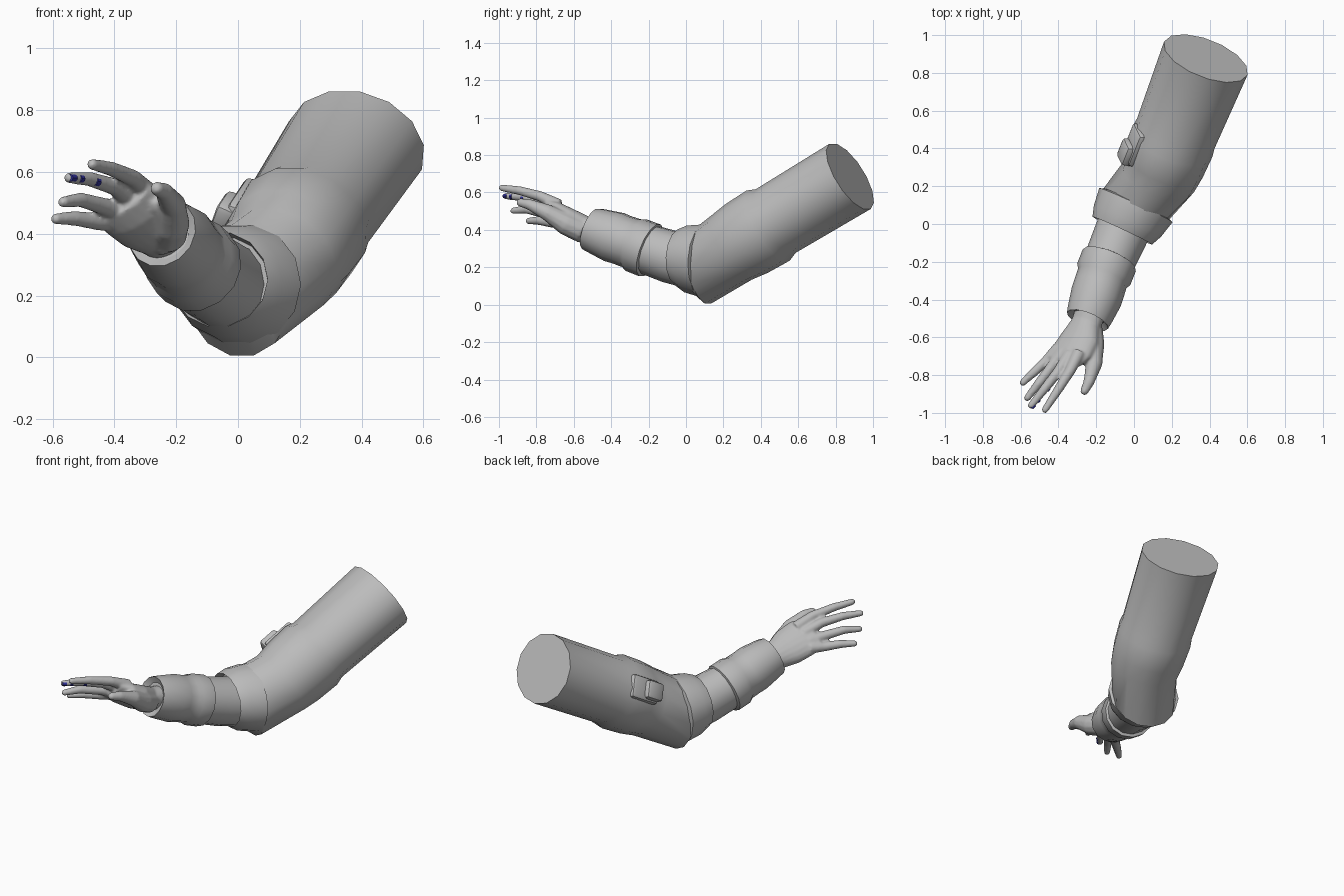
import bpy, bmesh, math
from mathutils import Vector, Matrix

if "Cube" in bpy.data.objects:
    bpy.data.objects.remove(bpy.data.objects["Cube"])


def material(name, rgb):
    m = bpy.data.materials.new(name)
    m.diffuse_color = (*rgb, 1)
    m.use_nodes = True
    m.node_tree.nodes["Principled BSDF"].inputs["Base Color"].default_value = m.diffuse_color
    return m


GREY = material("plain grey", (0.5, 0.5, 0.5))
BLUE = material("deep blue", (0.03, 0.03, 0.32))


def add_ring(bm, c, d, ru, rv, sides, across=None):
    """Elliptical cross-section centred on c and facing along d."""
    d = Vector(d).normalized()
    u = Vector(across) if across else d.cross(Vector((0, 0, 1)))
    u = (u - d * u.dot(d)).normalized()
    v = u.cross(d)
    return [bm.verts.new(Vector(c) + u * (ru * math.cos(a)) + v * (rv * math.sin(a)))
            for a in (2 * math.pi * i / sides for i in range(sides))]


def loft(bm, rings):
    """Skin a run of rings and close both ends."""
    for a, b in zip(rings, rings[1:]):
        n = len(a)
        for i in range(n):
            bm.faces.new((a[i], a[(i + 1) % n], b[(i + 1) % n], b[i]))
    bm.faces.new(rings[0])
    bm.faces.new(rings[-1])


def finish(bm, name, mat, angle=35):
    bmesh.ops.recalc_face_normals(bm, faces=bm.faces[:])
    me = bpy.data.meshes.new(name)
    bm.to_mesh(me)
    bm.free()
    me.materials.append(mat)
    ob = bpy.data.objects.new(name, me)
    bpy.context.collection.objects.link(ob)
    bpy.ops.object.select_all(action='DESELECT')
    ob.select_set(True)
    bpy.context.view_layer.objects.active = ob
    bpy.ops.object.shade_smooth_by_angle(angle=math.radians(angle))
    return ob


def tube(name, sections, sides=14, mat=GREY):
    """sections: (centre, direction, sideways radius, upright radius)"""
    bm = bmesh.new()
    loft(bm, [add_ring(bm, s[0], s[1], s[2], s[-1], sides) for s in sections])
    return finish(bm, name, mat)


def finger(bm, points, radii, sides=12):
    """Tapered limb with a rounded tip."""
    pts = [Vector(p) for p in points]
    rings = []
    for i, (p, r) in enumerate(zip(pts, radii)):
        d = pts[min(i + 1, len(pts) - 1)] - pts[max(i - 1, 0)]
        rings.append(add_ring(bm, p, d, r, r, sides))
    d = (pts[-1] - pts[-2]).normalized()
    rings.append(add_ring(bm, pts[-1] + d * radii[-1] * 0.6, d,
                          radii[-1] * 0.6, radii[-1] * 0.6, sides))
    loft(bm, rings)


# Upper sleeve with the swollen fold and bent elbow
UP = Vector((0.324, 0.811, 0.487))
TOP = Vector((0.380, 0.877, 0.686))
upper = [(TOP - UP * t, UP, ru, rv) for t, ru, rv in
         ((0, 0.238, 0.205), (0.49, 0.220, 0.200), (0.54, 0.226, 0.22),
          (0.68, 0.219, 0.216), (0.78, 0.205, 0.203))]
upper += [((0.0, 0.09, 0.206), (0.42, 0.9, 0.15), 0.192, 0.207),
          ((-0.03, 0.02, 0.235), (0.42, 0.9, 0.0), 0.15)]
tube("upper_sleeve", upper)

# Flared elbow cuff, wide at the back and closing on the forearm
LIP = (0.42, 0.9, -0.04)
tube("elbow_cuff", [((0.015, 0.11, 0.235), LIP, 0.18),
                    ((0.01, 0.10, 0.235), LIP, 0.214, 0.199),
                    ((-0.035, 0.015, 0.245), LIP, 0.196, 0.183),
                    ((-0.062, -0.035, 0.252), LIP, 0.174, 0.154),
                    ((-0.045, 0.0, 0.25), LIP, 0.155, 0.140)])

# Forearm sleeve
ALONG = (0.36, 0.88, -0.34)
tube("forearm_sleeve", [((-0.03, 0.04, 0.225), ALONG, 0.145),
                        ((-0.075, -0.07, 0.253), ALONG, 0.143),
                        ((-0.145, -0.23, 0.305), ALONG, 0.134)])

# Wrist cuff: raised collar, chamfered step, body narrowing to the wrist
tube("wrist_cuff", [((-0.128, -0.185, 0.288), ALONG, 0.13),
                    ((-0.131, -0.192, 0.29), ALONG, 0.152, 0.150),
                    ((-0.160, -0.265, 0.318), ALONG, 0.152, 0.149),
                    ((-0.168, -0.288, 0.328), ALONG, 0.138),
                    ((-0.185, -0.34, 0.346), ALONG, 0.139, 0.136),
                    ((-0.20, -0.385, 0.362), ALONG, 0.139),
                    ((-0.235, -0.48, 0.396), ALONG, 0.124),
                    ((-0.246, -0.51, 0.405), ALONG, 0.117),
                    ((-0.238, -0.49, 0.398), ALONG, 0.085)])

# Square pad on the side of the upper sleeve
centre = TOP - UP * 0.645
out = Vector((-0.224, 0, 0.08))
out = (out - UP * out.dot(UP)).normalized()
side = UP.cross(out).normalized()
basis = Matrix((UP.normalized(), side, out)).transposed().to_4x4()
for name, size, height, slide in (("pad_base", (0.20, 0.14, 0.06), 0.200, 0.05),
                                  ("pad_block", (0.12, 0.11, 0.07), 0.226, 0.0)):
    bm = bmesh.new()
    bmesh.ops.create_cube(bm, size=1, matrix=Matrix.Translation(centre + out * height + UP * slide)
                          @ basis @ Matrix.Diagonal((*size, 1)))
    bmesh.ops.bevel(bm, geom=bm.edges[:], offset=0.02, segments=2, affect='EDGES', profile=0.5)
    finish(bm, name, GREY)

# Hand: palm, heel, web, four fingers and thumb fused into one smooth skin
ACROSS = (0.73, -0.34, 0.585)
bm = bmesh.new()
palm = (((-0.225, -0.45, 0.385), 0.085, 0.075), ((-0.255, -0.535, 0.400), 0.086, 0.068),
        ((-0.285, -0.61, 0.432), 0.115, 0.066), ((-0.33, -0.68, 0.472), 0.122, 0.054),
        ((-0.375, -0.73, 0.502), 0.105, 0.034))
loft(bm, [add_ring(bm, c, (-0.45, -0.8, 0.4), ru, rv, 20, ACROSS) for c, ru, rv in palm])
MIDDLE = ((-0.34, -0.69, 0.505), (-0.40, -0.78, 0.552), (-0.48, -0.88, 0.577), (-0.548, -0.965, 0.581))
RADII = (0.036, 0.028, 0.024, 0.018)
for path in (((-0.29, -0.68, 0.53), (-0.34, -0.78, 0.58), (-0.41, -0.89, 0.61), (-0.474, -0.988, 0.625)),
             MIDDLE,
             ((-0.38, -0.68, 0.47), (-0.44, -0.76, 0.49), (-0.51, -0.85, 0.51), (-0.568, -0.925, 0.502)),
             ((-0.40, -0.66, 0.44), (-0.46, -0.72, 0.44), (-0.53, -0.785, 0.45), (-0.592, -0.843, 0.448))):
    finger(bm, path, RADII)
finger(bm, ((-0.230, -0.56, 0.398), (-0.218, -0.645, 0.435), (-0.212, -0.745, 0.495),
            (-0.240, -0.84, 0.537), (-0.265, -0.89, 0.547)),
       (0.066, 0.062, 0.044, 0.029, 0.022))
finger(bm, ((-0.245, -0.56, 0.41), (-0.250, -0.65, 0.455), (-0.262, -0.72, 0.505)),
       (0.06, 0.055, 0.036))
finger(bm, ((-0.29, -0.555, 0.388), (-0.25, -0.56, 0.385), (-0.215, -0.555, 0.392)),
       (0.045, 0.056, 0.05))
hand = finish(bm, "hand", GREY, 180)
fuse = hand.modifiers.new("fuse", 'REMESH')
fuse.mode = 'VOXEL'
fuse.voxel_size = 0.007
fuse.use_smooth_shade = True
soft = hand.modifiers.new("soften", 'SMOOTH')
soft.factor = 0.5
soft.iterations = 6

# Small blue marks along the inner side of the middle finger
a, b, c = (Vector(p) for p in MIDDLE[1:])
for i, (p, q, t, r, half, drop) in enumerate(((a, b, 0.84, 0.0215, 0.009, 0.004),
                                              (b, c, 0.55, 0.0190, 0.008, 0.001),
                                              (b, c, 0.92, 0.0165, 0.012, 0.0))):
    d = (q - p).normalized()
    mid = p.lerp(q, t) + Vector((0.0042, -0.0036, -drop))
    tube(f"finger_mark_{i + 1}", [(mid - d * half, d, r, r * 0.75),
                                  (mid + d * half, d, r - 0.001, r * 0.75)], 12, BLUE)
